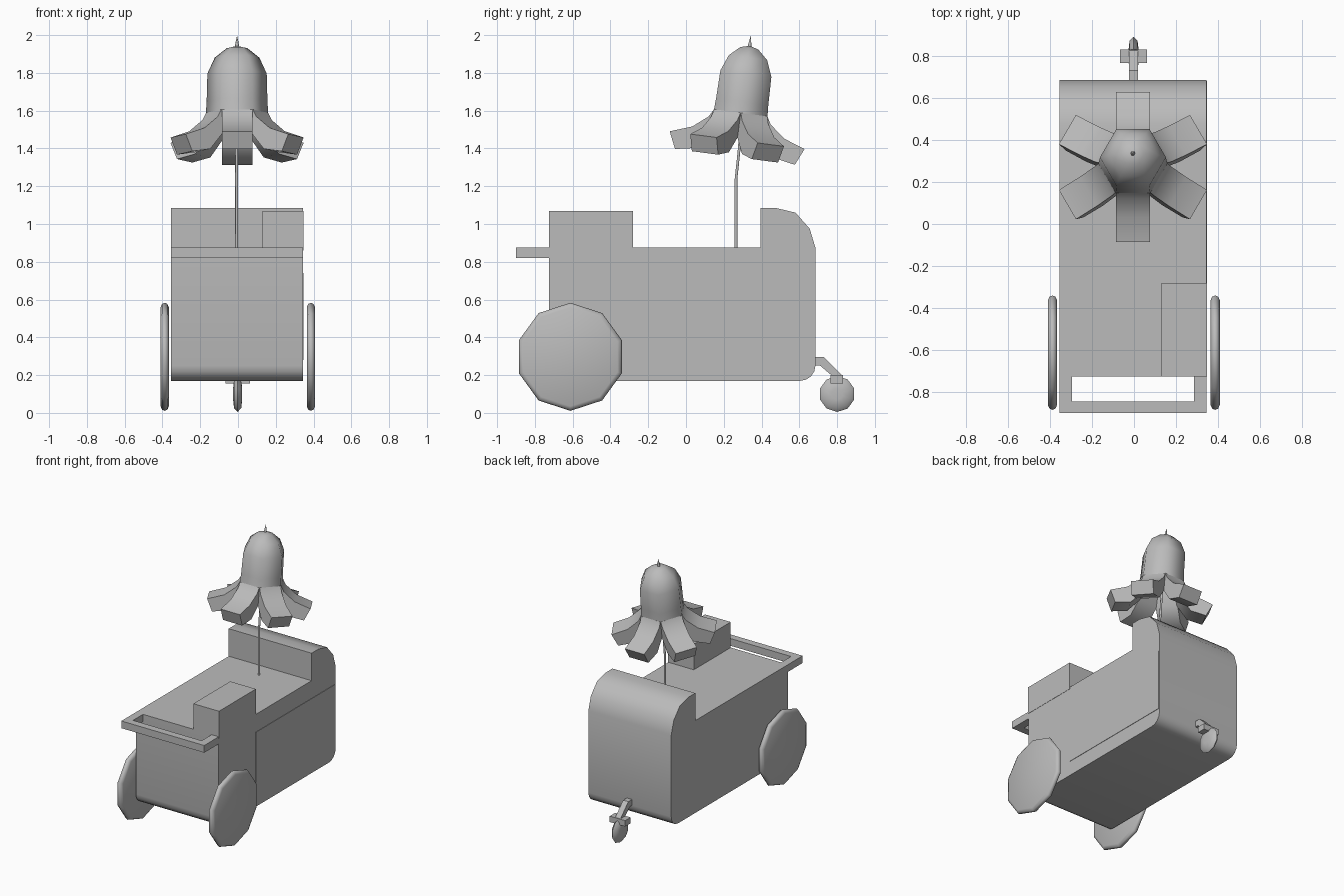
import bpy, bmesh
from math import radians, sin, cos, pi
from mathutils import Matrix, Vector

cube = bpy.data.objects.get("Cube")
if cube:
    bpy.data.objects.remove(cube)

grey = bpy.data.materials.new("plain_grey")
grey.use_nodes = True
grey.diffuse_color = (0.5, 0.5, 0.5, 1)
grey.node_tree.nodes["Principled BSDF"].inputs["Base Color"].default_value = (0.5, 0.5, 0.5, 1)


def finish(name, bm, matrix=None, smooth=None):
    """Turn a bmesh into a named object; smooth is an angle in degrees."""
    if matrix:
        bm.transform(matrix)
    bmesh.ops.recalc_face_normals(bm, faces=bm.faces)
    mesh = bpy.data.meshes.new(name)
    bm.to_mesh(mesh)
    bm.free()
    mesh.materials.append(grey)
    obj = bpy.data.objects.new(name, mesh)
    bpy.context.collection.objects.link(obj)
    if smooth:
        bpy.ops.object.select_all(action='DESELECT')
        obj.select_set(True)
        bpy.context.view_layer.objects.active = obj
        bpy.ops.object.shade_smooth_by_angle(angle=radians(smooth))
    return obj


def extrude_profile(name, points, x0, x1, matrix=None, smooth=None):
    """Extrude a (y, z) outline from x0 to x1."""
    bm = bmesh.new()
    face = bm.faces.new([bm.verts.new((x0, y, z)) for y, z in points])
    side = bmesh.ops.extrude_face_region(bm, geom=[face])["geom"]
    bmesh.ops.translate(bm, vec=(x1 - x0, 0, 0),
                        verts=[v for v in side if isinstance(v, bmesh.types.BMVert)])
    return finish(name, bm, matrix, smooth)


def box(name, x0, x1, y0, y1, z0, z1):
    return extrude_profile(name, [(y0, z0), (y1, z0), (y1, z1), (y0, z1)], x0, x1)


def lathe(name, rings, sides, matrix, smooth, turn=0):
    """Stack rings of (radius, height) along local z; zero radius closes to a point."""
    bm = bmesh.new()
    loops = []
    for r, h in rings:
        count = sides if r else 1
        loops.append([bm.verts.new((r * cos(turn + 2 * pi * i / sides),
                                    r * sin(turn + 2 * pi * i / sides), h))
                      for i in range(count)])
    for a, b in zip(loops, loops[1:]):
        for i in range(sides):
            j = (i + 1) % sides
            quad = [a[i % len(a)], a[j % len(a)], b[j % len(b)], b[i % len(b)]]
            bm.faces.new(list(dict.fromkeys(quad)))
    for loop in (loops[0], loops[-1]):
        if len(loop) > 2:
            bm.faces.new(loop)
    return finish(name, bm, matrix, smooth)


# Cart body with a raised rounded back and rounded lower corners
LEFT, RIGHT = 0.345, -0.355


def corner(cy, cz, r, start):
    angles = [radians(start + 22.5 * i) for i in range(5)]
    return [(cy + r * cos(a), cz + r * sin(a)) for a in angles]


body = [(-0.725, 0.875)] + corner(-0.645, 0.25, 0.08, 180) + corner(0.605, 0.25, 0.08, 270)
body += [(0.685, 0.875), (0.655, 0.975), (0.58, 1.06), (0.475, 1.085),
         (0.395, 1.085), (0.395, 0.875)]
extrude_profile("cart_body", body, RIGHT, LEFT, smooth=40)
box("side_panel", LEFT - 0.01, LEFT + 0.003, -0.28, 0.68, 0.28, 0.74)
box("corner_box", 0.13, LEFT + 0.002, -0.725, -0.28, 0.86, 1.07)

# Push handle frame
box("handle_bar", RIGHT, LEFT, -0.9, -0.845, 0.82, 0.875)
box("handle_left_arm", LEFT - 0.06, LEFT, -0.845, -0.725, 0.82, 0.875)
box("handle_right_arm", RIGHT, RIGHT + 0.06, -0.845, -0.725, 0.82, 0.875)

# Big side wheels: ten-sided discs with rounded rims
across = Matrix.Rotation(radians(90), 4, 'Y')
rim = [(0.262, -0.022), (0.28, -0.014), (0.286, 0), (0.28, 0.014), (0.262, 0.022)]
for name, x in (("left_wheel", 0.386), ("right_wheel", -0.388)):
    lathe(name, rim, 10, Matrix.Translation((x, -0.612, 0.297)) @ across, 50)

# Caster at the back: bent arm, fork and small wheel
extrude_profile("caster_arm", [(0.67, 0.25), (0.71, 0.25), (0.775, 0.195), (0.775, 0.155),
                               (0.825, 0.155), (0.825, 0.2), (0.73, 0.295), (0.67, 0.295)],
                -0.024, 0.02)
box("caster_fork", -0.067, 0.063, 0.765, 0.83, 0.155, 0.2)
hub = [(0.03, -0.024), (0.075, -0.019), (0.095, 0), (0.075, 0.019), (0.03, 0.024)]
lathe("caster_wheel", hub, 10, Matrix.Translation((-0.002, 0.8, 0.1)) @ across, 60)

# Stem, bending into the flower
stem_data = bpy.data.curves.new("flower_stem", 'CURVE')
stem_data.dimensions = '3D'
stem_data.bevel_depth = 0.008
stem_data.bevel_resolution = 1
spline = stem_data.splines.new('POLY')
path = [(0.265, 0.86), (0.265, 1.24), (0.28, 1.38), (0.3, 1.62)]
spline.points.add(len(path) - 1)
for p, (y, z) in zip(spline.points, path):
    p.co = (-0.007, y, z, 1)
stem_data.materials.append(grey)
bpy.context.collection.objects.link(bpy.data.objects.new("flower_stem", stem_data))

# Hanging bell flower, leaning back: six-sided cap, tip and six petals
flower = Matrix.Translation((-0.005, 0.265, 1.4)) @ Matrix.Rotation(radians(-7.5), 4, 'X')
lathe("flower_cap", [(0.165, 0.19), (0.161, 0.25), (0.157, 0.4), (0.118, 0.485),
                     (0.055, 0.535), (0, 0.548)], 6, flower, 80)
lathe("flower_tip", [(0.012, 0.54), (0.007, 0.57), (0, 0.602)], 6, flower, 80)
petal = [(0.143, 0.19), (0.165, 0.15), (0.245, 0.085), (0.36, 0.044),
         (0.32, -0.045), (0.21, -0.025), (0.13, 0.07), (0.1, 0.19)]
for i in range(6):
    turn = Matrix.Rotation(i * pi / 3, 4, 'Z')
    extrude_profile(f"petal_{i + 1}", petal, -0.081, 0.081, flower @ turn, 40)
